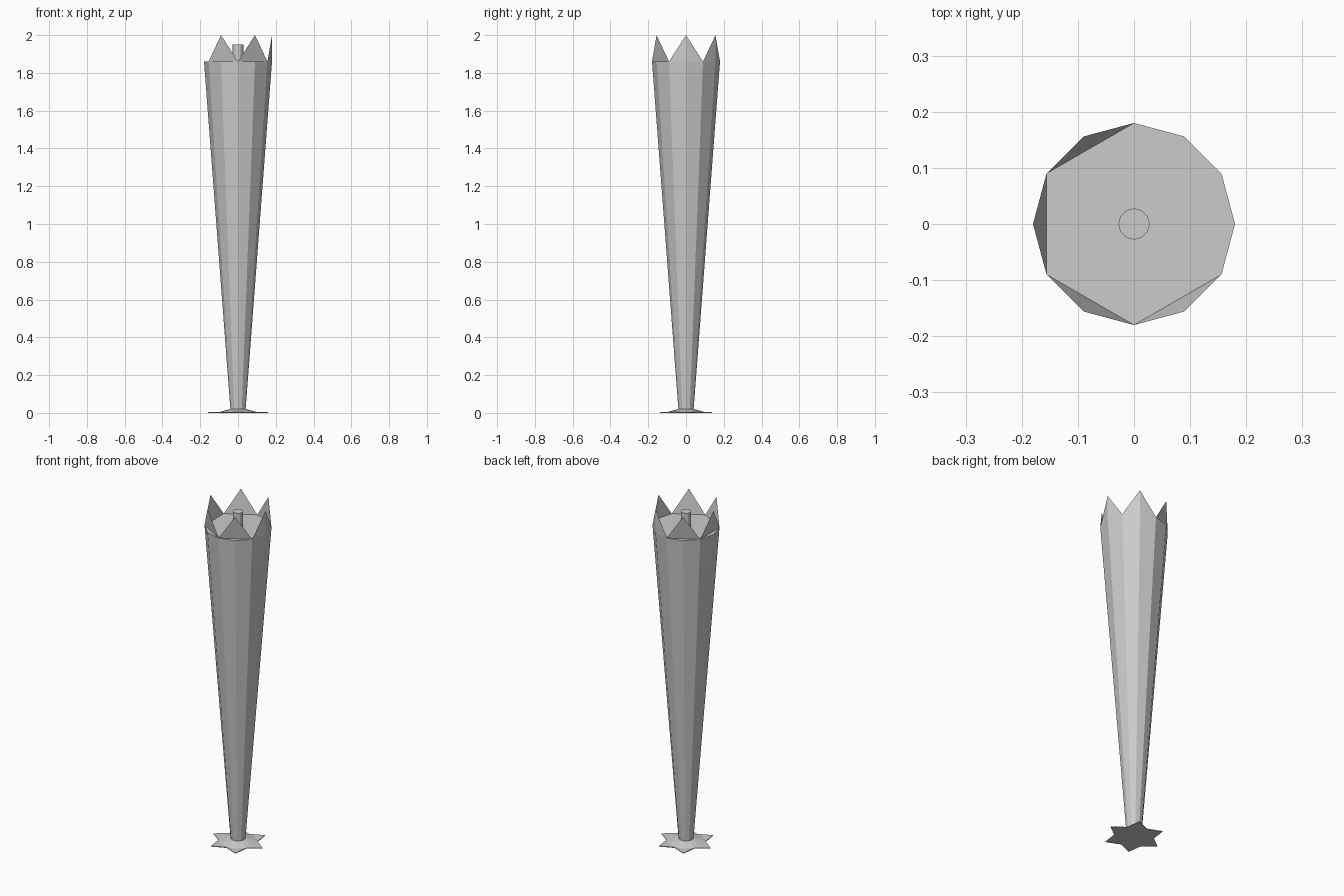
import bpy, bmesh
from math import cos, sin, radians

if "Cube" in bpy.data.objects:
    bpy.data.objects.remove(bpy.data.objects["Cube"], do_unlink=True)

grey = bpy.data.materials.new("light_grey")
grey.use_nodes = True
grey.diffuse_color = (0.6, 0.6, 0.6, 1)
grey.node_tree.nodes["Principled BSDF"].inputs["Base Color"].default_value = (0.6, 0.6, 0.6, 1)

SIDES = 12
RIM_R, RIM_Z = 0.18, 1.86


def polar(r, deg, z):
    return (r * cos(radians(deg)), r * sin(radians(deg)), z)


def finish(name, bm, fix_normals=True):
    if fix_normals:
        bmesh.ops.recalc_face_normals(bm, faces=bm.faces)
    mesh = bpy.data.meshes.new(name)
    bm.to_mesh(mesh)
    bm.free()
    mesh.materials.append(grey)
    obj = bpy.data.objects.new(name, mesh)
    bpy.context.collection.objects.link(obj)
    return obj


def lathe(name, profile):
    """Closed twelve-sided solid from (radius, height) pairs."""
    bm = bmesh.new()
    rings = [[bm.verts.new(polar(r, i * 360 / SIDES, z)) for i in range(SIDES)]
             for r, z in profile]
    for a, b in zip(rings, rings[1:]):
        for i in range(SIDES):
            j = (i + 1) % SIDES
            bm.faces.new((a[i], a[j], b[j], b[i]))
    bm.faces.new(rings[0][::-1])
    bm.faces.new(rings[-1])
    return finish(name, bm)


# Tapered shaft with its flared foot, and the post in the crown
lathe("shaft", [(0.04, 0.015), (RIM_R, RIM_Z)])
lathe("foot_flare", [(0.105, 0.003), (0.042, 0.02)])
lathe("center_post", [(0.028, RIM_Z - 0.02), (0.028, 1.95)])

# Crown points: two are folded along the rim, the rest lean out from a chord
bm = bmesh.new()
for angle in range(0, 360, 60):
    left, mid, right = [bm.verts.new(polar(RIM_R, angle + d, RIM_Z)) for d in (-30, 0, 30)]
    tip = bm.verts.new(polar(RIM_R, angle, 2))
    if angle < 90:
        bm.faces.new((left, mid, tip))
        bm.faces.new((mid, right, tip))
    else:
        bm.faces.new((left, right, tip))
        bm.verts.remove(mid)
finish("crown_points", bm, fix_normals=False)

# Thin six-pointed star under the foot
bm = bmesh.new()
outline = [bm.verts.new(polar(0.105 if i % 2 else 0.16, i * 30, 0)) for i in range(SIDES)]
base = bm.faces.new(outline)
top = bmesh.ops.extrude_face_region(bm, geom=[base])["geom"]
bmesh.ops.translate(bm, vec=(0, 0, 0.004),
                    verts=[v for v in top if isinstance(v, bmesh.types.BMVert)])
finish("foot_star", bm)
